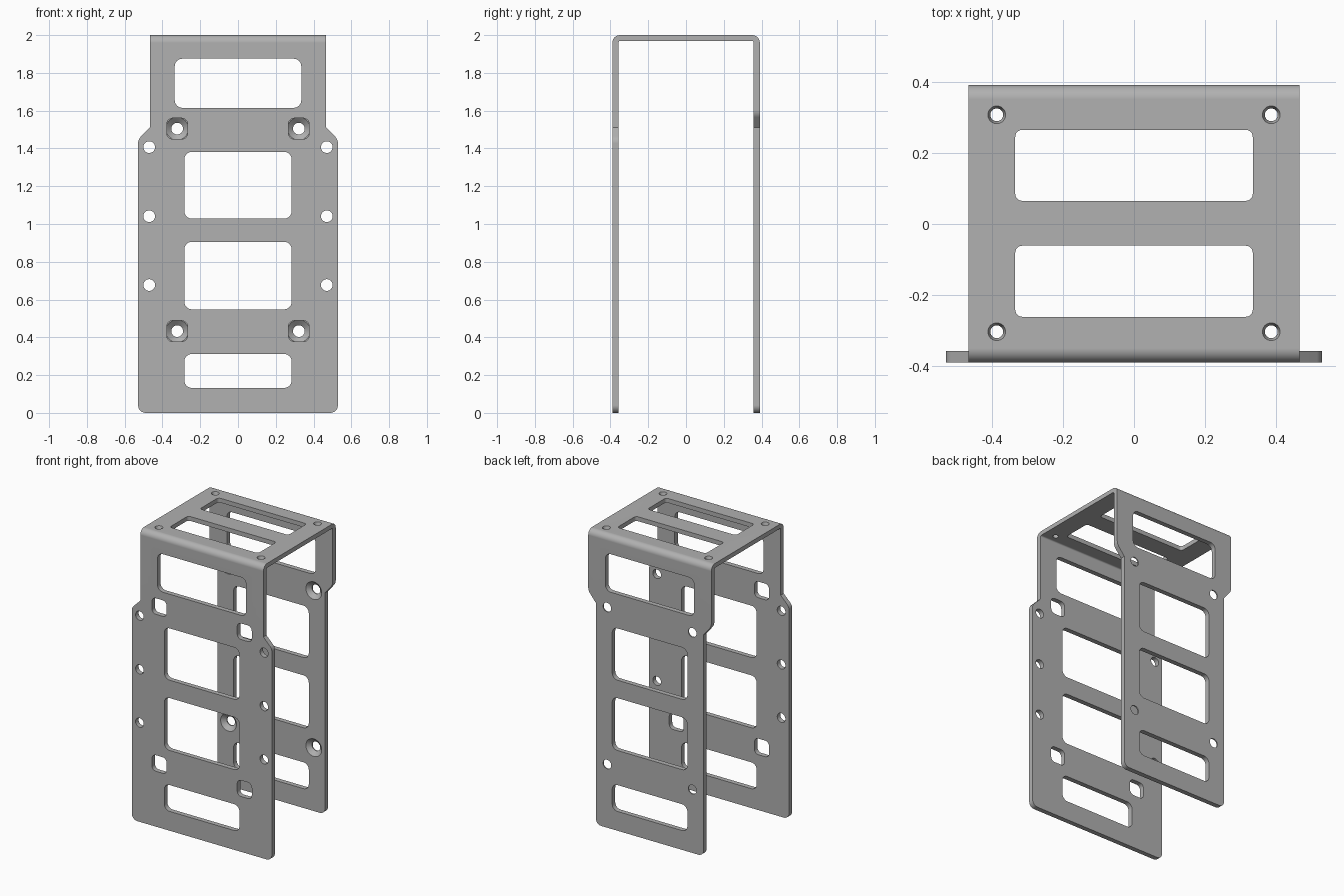
import bpy, bmesh, math
from mathutils import Vector

if "Cube" in bpy.data.objects:
    bpy.data.objects.remove(bpy.data.objects["Cube"], do_unlink=True)

HALF, FRONT, BACK, THICK = 0.465, -0.39, 0.391, 0.033

steel = bpy.data.materials.new("brushed grey steel")
steel.use_nodes = True
steel.diffuse_color = (0.44, 0.44, 0.44, 1)
steel.node_tree.nodes["Principled BSDF"].inputs["Base Color"].default_value = (0.44, 0.44, 0.44, 1)


def rounded(corners, steps=6):
    """Outline from (u, v, radius) corners; a radius of 0 stays sharp."""
    out = []
    for i, (u, v, r) in enumerate(corners):
        p = Vector((u, v))
        a = (Vector(corners[i - 1][:2]) - p).normalized()
        b = (Vector(corners[(i + 1) % len(corners)][:2]) - p).normalized()
        if r == 0:
            out.append(p)
            continue
        half = a.angle(b) / 2
        centre = p + (a + b).normalized() * r / math.sin(half)
        start = p + a * r / math.tan(half) - centre
        end = p + b * r / math.tan(half) - centre
        sweep = math.pi - 2 * half
        for k in range(steps + 1):
            t = k / steps
            out.append(centre + (start * math.sin((1 - t) * sweep)
                                 + end * math.sin(t * sweep)) / math.sin(sweep))
    return out


def rect(u, v, w, h, r):
    return rounded([(u - w, v - h, r), (u + w, v - h, r), (u + w, v + h, r), (u - w, v + h, r)])


def circle(u, v, r, n=32):
    return [Vector((u + r * math.cos(2 * math.pi * k / n),
                    v + r * math.sin(2 * math.pi * k / n))) for k in range(n)]


def loft(bm, sections, place):
    """Closed solid through (depth, outline) sections."""
    rings = [[bm.verts.new(place(p.x, p.y, d)) for p in pts] for d, pts in sections]
    for lo, hi in zip(rings, rings[1:]):
        n = len(lo)
        for i in range(n):
            bm.faces.new((lo[i], lo[(i + 1) % n], hi[(i + 1) % n], hi[i]))
    bm.faces.new(rings[0])
    bm.faces.new(rings[-1])


def on_wall(u, v, d):
    return (u, d, v)


def on_top(u, v, d):
    return (u, v, d)


def along_x(u, v, d):
    return (d, u, v)


def to_object(bm, name):
    bmesh.ops.recalc_face_normals(bm, faces=bm.faces)
    mesh = bpy.data.meshes.new(name)
    bm.to_mesh(mesh)
    bm.free()
    ob = bpy.data.objects.new(name, mesh)
    bpy.context.collection.objects.link(ob)
    return ob


# Bent sheet: U profile swept across the width
bm = bmesh.new()
inner = THICK
profile = rounded([
    (FRONT, -0.05, 0), (FRONT, 2, 0.04), (BACK, 2, 0.04), (BACK, -0.05, 0),
    (BACK - inner, -0.05, 0), (BACK - inner, 1.97, 0.01),
    (FRONT + inner, 1.97, 0.01), (FRONT + inner, -0.05, 0)])
loft(bm, [(-0.6, profile), (0.6, profile)], along_x)
bracket = to_object(bm, "bent_bracket")
bracket.data.materials.append(steel)


def cut(bm, name):
    cutter = to_object(bm, name)
    cutter.hide_render = True
    mod = bracket.modifiers.new(name, "BOOLEAN")
    mod.operation, mod.solver, mod.object = "DIFFERENCE", "EXACT", cutter
    bpy.context.view_layer.objects.active = bracket
    bpy.ops.object.modifier_apply(modifier=name)
    bpy.data.objects.remove(cutter, do_unlink=True)


# Side outlines: front wall flares outwards, back wall narrows
def trim(name, y0, y1, low_half, shoulder):
    right = [(0.8, 2.1, 0), (HALF, 2.1, 0)] + shoulder + [(low_half, 0, 0.04)]
    left = [(-u, v, r) for u, v, r in reversed(right)]
    outline = rounded(right + left + [(-0.8, -0.2, 0), (0.8, -0.2, 0)])
    bm = bmesh.new()
    loft(bm, [(y0, outline), (y1, outline)], on_wall)
    cut(bm, name)


trim("front_trim", -0.6, 0.0, 0.529, [(HALF, 1.512, 0), (0.529, 1.448, 0.05)])
trim("back_trim", 0.0, 0.6, 0.407, [(HALF, 1.582, 0.06), (0.407, 1.512, 0)])

# Windows through both walls
bm = bmesh.new()
for z, w, h in ((1.745, 0.335, 0.13), (1.205, 0.284, 0.177), (0.727, 0.284, 0.179), (0.222, 0.284, 0.09)):
    window = rect(0, z, w, h, 0.04)
    loft(bm, [(-0.5, window), (0.5, window)], on_wall)

for side in (-1, 1):
    # Square access holes in front, countersunk screw holes behind them
    for z in (1.505, 0.433):
        x = side * 0.322
        square = rect(x, z, 0.055, 0.055, 0.03)
        loft(bm, [(-0.5, square), (-0.3, square)], on_wall)
        face = BACK - THICK
        wide, narrow = circle(x, z, 0.06), circle(x, z, 0.031)
        loft(bm, [(face - 0.05, wide), (face, wide), (face + 0.025, narrow), (0.5, narrow)], on_wall)
    # Edge holes on the front flanges
    for z in (1.407, 1.041, 0.677):
        hole = circle(side * 0.47, z, 0.031)
        loft(bm, [(-0.5, hole), (-0.3, hole)], on_wall)
    # Top slots and countersunk corner holes
    slot = rect(0, 0.002 + side * 0.163, 0.334, 0.1, 0.02)
    loft(bm, [(1.9, slot), (2.1, slot)], on_top)
    for y in (-0.303, 0.307):
        wide, narrow = circle(side * 0.386, y, 0.025), circle(side * 0.386, y, 0.018)
        loft(bm, [(1.9, narrow), (1.98, narrow), (2.0, wide), (2.1, wide)], on_top)
cut(bm, "holes")

# Smooth bends, crisp edges
bpy.ops.object.select_all(action="DESELECT")
bracket.select_set(True)
bpy.context.view_layer.objects.active = bracket
bpy.ops.object.shade_smooth_by_angle(angle=math.radians(30))
weighted = bracket.modifiers.new("even_shading", "WEIGHTED_NORMAL")
weighted.keep_sharp = True
